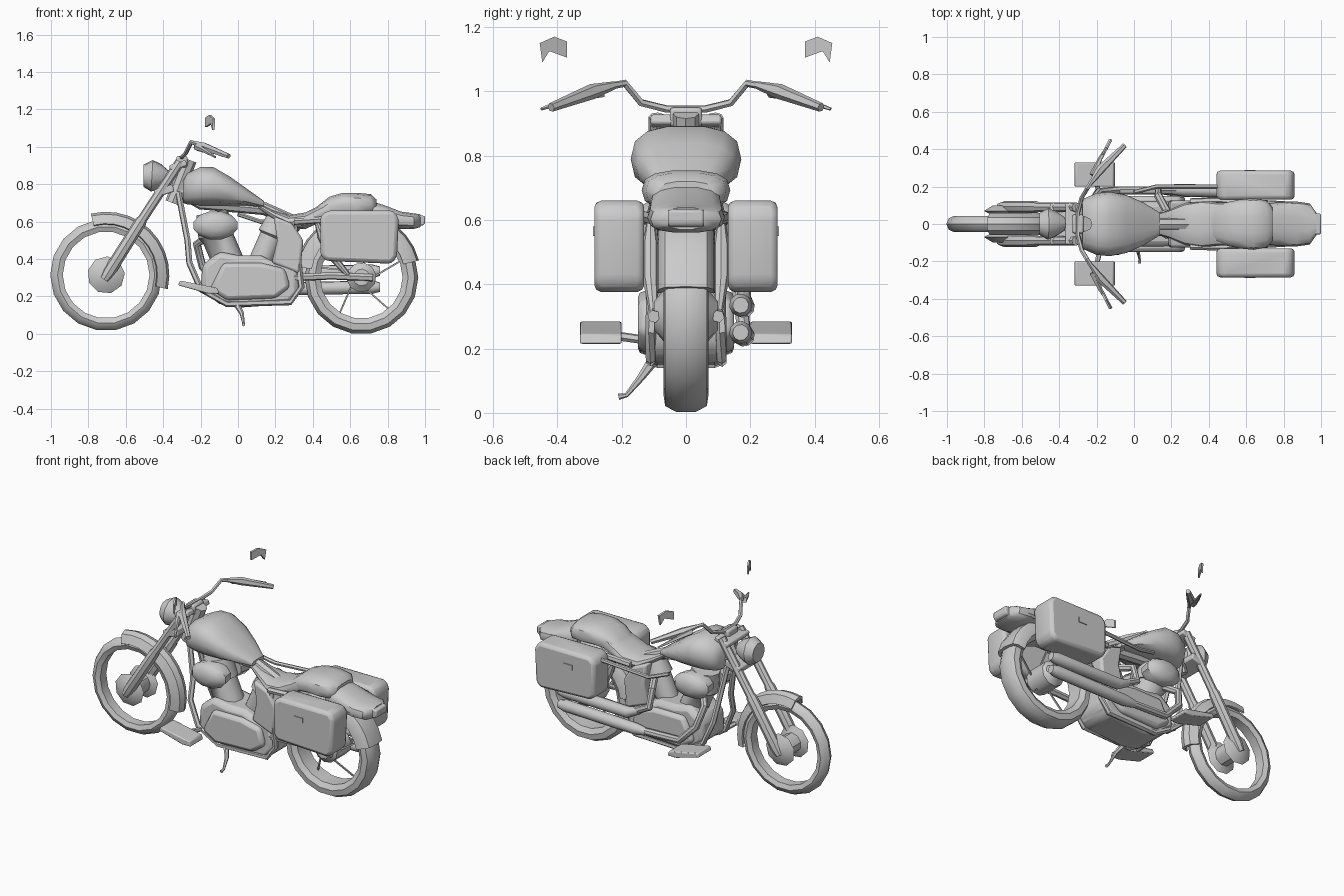
import bpy, bmesh
from math import sin, cos, pi, radians
from mathutils import Vector


def make(name, rings, closed_path=False, bevel=0.0):
    """Skin a list of equal-length closed rings into one mesh."""
    bm = bmesh.new()
    vs = [[bm.verts.new(p) for p in r] for r in rings]
    n, m = len(vs[0]), len(vs)
    for i in range(m if closed_path else m - 1):
        a, b = vs[i], vs[(i + 1) % m]
        for j in range(n):
            bm.faces.new((a[j], a[(j + 1) % n], b[(j + 1) % n], b[j]))
    if not closed_path:
        bm.faces.new(vs[0])
        bm.faces.new(vs[-1])
    bmesh.ops.recalc_face_normals(bm, faces=bm.faces)
    me = bpy.data.meshes.new(name)
    bm.to_mesh(me)
    bm.free()
    ob = bpy.data.objects.new(name, me)
    bpy.context.collection.objects.link(ob)
    if bevel:
        mod = ob.modifiers.new("bevel", 'BEVEL')
        mod.width, mod.segments, mod.limit_method = bevel, 2, 'ANGLE'
    return ob


def tube(name, pts, r, n=8):
    """Round bar through pts; r is one radius or one per point."""
    pts = [Vector(p) for p in pts]
    rs = r if isinstance(r, (list, tuple)) else [r] * len(pts)
    rings, u = [], None
    for i, p in enumerate(pts):
        t = (pts[min(i + 1, len(pts) - 1)] - pts[max(i - 1, 0)]).normalized()
        if u is None:
            u = t.orthogonal()
        u = (u - t * u.dot(t)).normalized()
        v = t.cross(u)
        rings.append([p + (u * cos(2 * pi * k / n) + v * sin(2 * pi * k / n)) * rs[i] for k in range(n)])
    return make(name, rings)


def lathe(name, prof, cx, cz, a0=0, a1=360, n=18):
    """Turn a closed (radius, y) profile about a y-axis through (cx, cz)."""
    full = a1 - a0 >= 360
    angs = [radians(a0 + (a1 - a0) * i / n) for i in range(n if full else n + 1)]
    return make(name, [[(cx + r * cos(a), y, cz + r * sin(a)) for r, y in prof] for a in angs], full)


def body(name, secs, n=14, p=0.75):
    """Loft rounded sections along x: (x, z_bottom, z_top, half_width)."""
    def f(v):
        return abs(v) ** p * (1 if v >= 0 else -1)
    return make(name, [[(x, w * f(cos(2 * pi * k / n)), (lo + hi) / 2 + (hi - lo) / 2 * f(sin(2 * pi * k / n)))
                        for k in range(n)] for x, lo, hi, w in secs])


def prism(name, xz, y0, y1, bevel=0.0):
    return make(name, [[(x, y, z) for x, z in xz] for y in (y0, y1)], bevel=bevel)


def box(name, x0, x1, y0, y1, z0, z1, bevel=0.0):
    return prism(name, [(x0, z0), (x1, z0), (x1, z1), (x0, z1)], y0, y1, bevel)


SIDES = ((-1, "right"), (1, "left"))
FX, FZ, RX, RZ = -0.705, 0.315, 0.66, 0.302

# wheels: tyre rings, hubs and spokes
lathe("front_tyre", [(0.232, -0.03), (0.26, -0.042), (0.285, -0.03), (0.299, 0),
                     (0.285, 0.03), (0.26, 0.042), (0.232, 0.03)], FX, FZ)
lathe("rear_tyre", [(0.22, -0.05), (0.25, -0.07), (0.285, -0.065), (0.304, -0.03), (0.304, 0.03),
                    (0.285, 0.065), (0.25, 0.07), (0.22, 0.05)], RX, RZ)
tube("front_hub", [(FX, y, FZ) for y in (-0.1, -0.07, -0.05, 0.05, 0.07, 0.1)], [0.05, 0.1, 0.06, 0.06, 0.1, 0.05], 9)
tube("rear_hub", [(RX, y, RZ) for y in (-0.1, -0.07, 0.07, 0.1)], [0.045, 0.08, 0.08, 0.045], 10)
for i in range(5):
    a = 2 * pi * i / 5
    tube("rear_spoke", [(RX + r * cos(a + t), y, RZ + r * sin(a + t))
                        for r, y, t in ((0.06, -0.04, 0), (0.23, 0.02, 0.4))], 0.006, 4)

# fenders as arched shells
lathe("front_fender", [(0.325, -0.035), (0.338, 0), (0.325, 0.035), (0.275, 0.058), (0.27, 0.05), (0.31, 0.03),
                       (0.31, -0.03), (0.27, -0.05), (0.275, -0.058)], FX, FZ, -13, 104, 10)
lathe("rear_fender", [(0.325, -0.065), (0.335, 0), (0.325, 0.065), (0.3, 0.085), (0.25, 0.09), (0.25, 0.078),
                      (0.31, 0.055), (0.31, -0.055), (0.25, -0.078), (0.25, -0.09), (0.3, -0.085)],
      0.642, 0.312, 14, 172, 12)

# front fork, clamps and headlight
for s, side in SIDES:
    tube("fork_" + side, [(-0.715, s * 0.09, 0.29), (-0.69, s * 0.09, 0.33), (-0.52, s * 0.09, 0.60),
                          (-0.51, s * 0.09, 0.615), (-0.31, s * 0.09, 0.92)], [0.025, 0.034, 0.032, 0.026, 0.026])
prism("upper_clamp", [(-0.36, 0.87), (-0.27, 0.90), (-0.28, 0.93), (-0.37, 0.90)], -0.11, 0.11, 0.008)
prism("lower_clamp", [(-0.44, 0.73), (-0.34, 0.76), (-0.35, 0.80), (-0.45, 0.77)], -0.11, 0.11, 0.008)
tube("steering_head", [(-0.35, 0, 0.70), (-0.26, 0, 0.93)], 0.04)
tube("headlight", [(-0.505, 0, 0.845), (-0.46, 0, 0.845), (-0.42, 0, 0.84), (-0.37, 0, 0.835)],
     [0.06, 0.085, 0.07, 0.035], 10)

# handlebar, grips, levers and mirrors
tube("handlebar", [(-0.2, -0.27, 1.01), (-0.25, -0.19, 1.025), (-0.28, -0.14, 0.965), (-0.3, -0.06, 0.945),
                   (-0.3, 0.06, 0.945), (-0.28, 0.14, 0.965), (-0.25, 0.19, 1.025), (-0.2, 0.27, 1.01)], 0.012, 6)
box("bar_riser", -0.33, -0.27, -0.05, 0.05, 0.89, 0.95, 0.01)
for s, side in SIDES:
    tube("grip_" + side, [(-0.23, s * 0.22, 1.02), (-0.18, s * 0.29, 1.0), (-0.05, s * 0.42, 0.95)],
         [0.012, 0.024, 0.014], 6)
    tube("lever_" + side, [(-0.22, s * 0.26, 1.0), (-0.18, s * 0.35, 0.98), (-0.12, s * 0.45, 0.945)],
         [0.02, 0.012, 0.005], 5)
    # mirror: thin creased plate
    yz = [(0.37, 1.105), (0.37, 1.155), (0.41, 1.17), (0.455, 1.15), (0.447, 1.09), (0.425, 1.125)]
    make("mirror_" + side, [[(d - 0.15 + (y - 0.41) * 0.5, s * y, z) for y, z in yz] for d in (-0.006, 0.006)])

# fuel tank, seat and tail
body("fuel_tank", [(-0.295, 0.70, 0.82, 0.09), (-0.27, 0.69, 0.86, 0.135), (-0.2, 0.685, 0.895, 0.165),
                   (-0.13, 0.685, 0.893, 0.172), (-0.04, 0.685, 0.84, 0.155), (0.05, 0.685, 0.775, 0.115),
                   (0.14, 0.675, 0.71, 0.06)])
body("seat", [(0.11, 0.67, 0.70, 0.05), (0.19, 0.61, 0.66, 0.075), (0.27, 0.56, 0.635, 0.11),
              (0.36, 0.56, 0.65, 0.125), (0.45, 0.60, 0.695, 0.115), (0.5, 0.62, 0.735, 0.115)])
body("rear_seat", [(0.42, 0.62, 0.68, 0.09), (0.49, 0.62, 0.735, 0.115), (0.56, 0.63, 0.755, 0.13),
                   (0.64, 0.63, 0.755, 0.138), (0.71, 0.63, 0.748, 0.125), (0.74, 0.64, 0.72, 0.09)])
body("tail_cowl", [(0.68, 0.58, 0.72, 0.11), (0.78, 0.57, 0.69, 0.115), (0.87, 0.56, 0.655, 0.12),
                   (0.94, 0.56, 0.645, 0.11), (0.975, 0.57, 0.64, 0.06)])
prism("tail_light", [(0.9, 0.57), (0.99, 0.58), (1.0, 0.59), (1.0, 0.63), (0.9, 0.645)], -0.055, 0.055, 0.008)

# saddlebags with face panel, latch and mounting hardware
bag = [(0.44, 0.42), (0.47, 0.39), (0.82, 0.375), (0.85, 0.41), (0.86, 0.62), (0.83, 0.66), (0.48, 0.66), (0.44, 0.63)]
for s, side in SIDES:
    prism("saddlebag_" + side, bag, s * 0.13, s * 0.285, 0.025)
    box("bag_latch_" + side, 0.59, 0.65, s * 0.28, s * 0.29, 0.55, 0.58)
    tube("fender_strut_" + side, [(0.3, s * 0.12, 0.6), (0.45, s * 0.125, 0.61), (0.88, s * 0.1, 0.6)], 0.018, 6)
    tube("shock_" + side, [(0.42, s * 0.11, 0.6), (0.45, s * 0.11, 0.52), (0.5, s * 0.11, 0.42), (0.6, s * 0.1, 0.3)],
         [0.012, 0.025, 0.025, 0.012])

# frame rails and swing arm
tube("backbone", [(-0.32, 0, 0.77), (-0.2, 0, 0.70), (0.14, 0, 0.67), (0.34, 0, 0.58)], 0.035)
for s, side in SIDES:
    tube("downtube_" + side, [(-0.32, s * 0.03, 0.76), (-0.27, s * 0.06, 0.5), (-0.26, s * 0.1, 0.38),
                              (-0.2, s * 0.11, 0.24), (-0.06, s * 0.11, 0.16), (0.28, s * 0.11, 0.17),
                              (0.34, s * 0.11, 0.25), (0.3, s * 0.1, 0.58)], 0.017, 6)
    tube("swing_arm_" + side, [(0.28, s * 0.1, 0.3), (0.5, s * 0.1, 0.31), (0.72, s * 0.1, 0.3)], 0.02, 6)
    prism("side_cover_" + side, [(0.18, 0.38), (0.33, 0.32), (0.35, 0.5), (0.29, 0.59), (0.19, 0.63), (0.21, 0.5)],
          s * 0.03, s * 0.125, 0.015)

# engine: crankcase, covers, two V cylinders and air cleaner
prism("crankcase", [(-0.2, 0.24), (-0.1, 0.16), (0.0, 0.14), (0.28, 0.16), (0.33, 0.22), (0.32, 0.38), (0.2, 0.38),
                    (0.12, 0.42), (0.0, 0.42), (-0.1, 0.44), (-0.19, 0.37)], -0.12, 0.12, 0.03)
case_cover = [(-0.15, 0.24), (-0.06, 0.18), (0.2, 0.19), (0.28, 0.25), (0.25, 0.35), (0.12, 0.38), (-0.08, 0.38)]
for s, side in SIDES:
    prism("engine_cover_" + side, case_cover, s * 0.1, s * 0.15, 0.022)
tube("front_cylinder", [(-0.05, 0, 0.38), (-0.11, 0, 0.52), (-0.115, 0, 0.53), (-0.14, 0, 0.65)],
     [0.085, 0.085, 0.1, 0.085], 10)
tube("rear_cylinder", [(0.11, 0, 0.36), (0.18, 0, 0.52), (0.185, 0, 0.53), (0.22, 0, 0.62)],
     [0.065, 0.065, 0.08, 0.065], 10)
for s, side in SIDES:
    air = tube("air_cleaner_" + side, [(-0.12, s * y, 0.58) for y in (0.05, 0.12, 0.15, 0.165)],
               [0.07, 0.078, 0.06, 0.025], 12)
    for v in air.data.vertices:
        v.co.x = -0.12 + (v.co.x + 0.12) * 1.55

# exhaust headers and twin mufflers on the far side
tube("front_header", [(-0.15, 0.05, 0.53), (-0.22, 0.13, 0.48), (-0.19, 0.17, 0.36), (-0.08, 0.18, 0.25),
                      (0.2, 0.18, 0.24)], 0.022)
tube("rear_header", [(0.18, 0.06, 0.52), (0.13, 0.15, 0.5), (0.13, 0.18, 0.4), (0.25, 0.18, 0.34)], 0.022)
tube("lower_muffler", [(0.15, 0.18, 0.24), (0.22, 0.18, 0.24), (0.72, 0.17, 0.25), (0.76, 0.17, 0.25)],
     [0.022, 0.034, 0.036, 0.025], 10)
tube("upper_muffler", [(0.2, 0.18, 0.36), (0.27, 0.18, 0.33), (0.72, 0.17, 0.335), (0.76, 0.17, 0.335)],
     [0.022, 0.034, 0.036, 0.025], 10)
tube("side_rail", [(0.0, 0.17, 0.64), (0.12, 0.2, 0.6), (0.45, 0.2, 0.62)], 0.012, 6)

# footboards, arms and kickstand
for s, side in SIDES:
    prism("footboard_" + side, [(-0.32, 0.26), (-0.31, 0.285), (-0.11, 0.245), (-0.1, 0.215), (-0.16, 0.215)],
          s * 0.2, s * 0.33, 0.006)
    tube("footboard_arm_" + side, [(-0.17, s * 0.08, 0.22), (-0.2, s * 0.22, 0.24)], 0.014, 6)
tube("kickstand", [(-0.02, -0.09, 0.18), (0.02, -0.14, 0.11), (0.03, -0.185, 0.055), (0.03, -0.21, 0.05)],
     [0.02, 0.012, 0.007, 0.01], 6)

# smooth shading with sharp edges kept
meshes = [o for o in bpy.context.scene.objects if o.type == 'MESH']
for o in meshes:
    o.select_set(True)
bpy.context.view_layer.objects.active = meshes[0]
bpy.ops.object.shade_smooth_by_angle(angle=radians(40))
